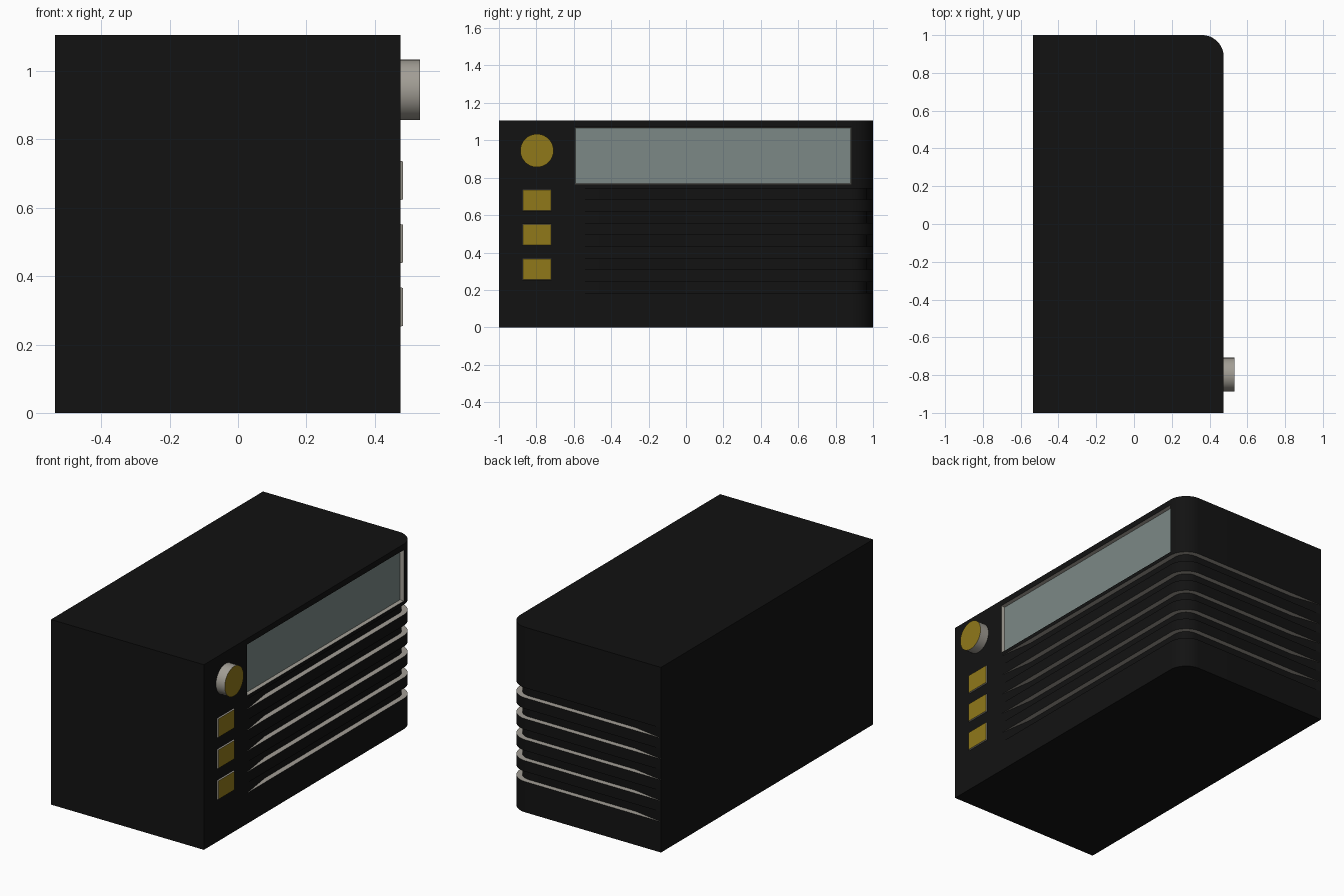
import bpy, bmesh, math
from mathutils import Matrix

if "Cube" in bpy.data.objects:
    bpy.data.objects.remove(bpy.data.objects["Cube"])

X0, X1, H, R = -0.535, 0.475, 1.105, 0.115
DEPTH, PITCH, GROOVE = 0.032, 0.125, 0.06
SCREEN_Y, SCREEN_Z = (-0.595, X1 and 0.885), (0.765, 1.07)


def material(name, color):
    m = bpy.data.materials.new(name)
    m.diffuse_color = (*color, 1)
    m.use_nodes = True
    m.node_tree.nodes["Principled BSDF"].inputs["Base Color"].default_value = m.diffuse_color
    return m


GREY = material("trim_grey", (0.36, 0.34, 0.30))
BLACK = material("case_black", (0.006, 0.006, 0.006))
GOLD = material("button_gold", (0.28, 0.19, 0.010))
GLASS = material("screen_glass", (0.20, 0.25, 0.24))


def finish(bm, name, mats):
    bmesh.ops.recalc_face_normals(bm, faces=bm.faces)
    me = bpy.data.meshes.new(name)
    bm.to_mesh(me)
    bm.free()
    ob = bpy.data.objects.new(name, me)
    bpy.context.collection.objects.link(ob)
    for m in mats:
        me.materials.append(m)
    bpy.context.view_layer.objects.active = ob
    ob.select_set(True)
    bpy.ops.object.shade_smooth_by_angle(angle=math.radians(30))
    ob.select_set(False)
    return ob


# Case outline: (x, y, inward direction scaled by groove depth)
outline = [(X0, -1, 0, 0), (X1, -1, 0, 0), (X1, SCREEN_Y[0], 0, 0), (X1, -0.38, 1, 0)]
for i in range(17):
    a = math.radians(90 * i / 16)
    c, s = math.cos(a), math.sin(a)
    outline.append((X1 - R + R * c, 1 - R + R * s, c, s))
outline += [(-0.345, 1, 0, 1), (X0, 1, 0, 0)]

# Case levels: plain rings plus a cut-in pair for each groove
levels = [(0, 0)]
for i in range(5):
    z = 0.183 + i * PITCH
    levels += [(z, 0), (z, DEPTH), (z + GROOVE, DEPTH), (z + GROOVE, 0)]
levels += [(SCREEN_Z[0], 0), (SCREEN_Z[1], 0), (H, 0)]

# Case with wrap-around grooves: grey ledges, black walls
bm = bmesh.new()
rings = [[bm.verts.new((x - nx * d, y - ny * d, z)) for x, y, nx, ny in outline]
         for z, d in levels]
bm.faces.new(rings[0][::-1]).material_index = 1
bm.faces.new(rings[-1]).material_index = 1
n = len(outline)
screen_faces = []
for (za, da), (zb, db), lo, hi in zip(levels, levels[1:], rings, rings[1:]):
    for i in range(n):
        j = (i + 1) % n
        f = bm.faces.new((lo[i], lo[j], hi[j], hi[i]))
        f.material_index = 0 if za == zb else 1
        if za == SCREEN_Z[0] and i in (2, 3):
            screen_faces.append(f)

# Recessed screen
bm.normal_update()
rim = bmesh.ops.inset_region(bm, faces=screen_faces, thickness=0.005, depth=-0.02,
                             use_boundary=True, use_even_offset=True)
for f in rim["faces"]:
    f.material_index = 0
for f in screen_faces:
    f.material_index = 2
bmesh.ops.remove_doubles(bm, verts=bm.verts, dist=1e-5)
finish(bm, "radio_case", [GREY, BLACK, GLASS])


def gold_front(bm):
    bm.normal_update()
    for f in bm.faces:
        f.material_index = 1 if f.normal.x > 0.9 else 0


# Push buttons with slightly tapered edges
for k, z in enumerate((0.31, 0.495, 0.68)):
    bm = bmesh.new()
    bmesh.ops.create_cube(bm, size=1, matrix=Matrix.Translation((X1, -0.797, z))
                          @ Matrix.Diagonal((0.016, 0.16, 0.12, 1)))
    for v in bm.verts:
        if v.co.x > X1:
            v.co.y += 0.005 if v.co.y < -0.797 else -0.005
            v.co.z += 0.005 if v.co.z < z else -0.005
    gold_front(bm)
    finish(bm, f"push_button_{k + 1}", [GREY, GOLD])

# Tuning knob
bm = bmesh.new()
bmesh.ops.create_cone(bm, cap_ends=True, segments=32, radius1=0.089, radius2=0.089, depth=0.08,
                      matrix=Matrix.Translation((X1 + 0.018, -0.797, 0.945))
                      @ Matrix.Rotation(math.pi / 2, 4, 'Y'))
bm.normal_update()
for f in bm.faces:
    f.material_index = 1 if len(f.verts) > 4 and f.normal.x > 0.9 else 0
finish(bm, "tuning_knob", [GREY, GOLD])
